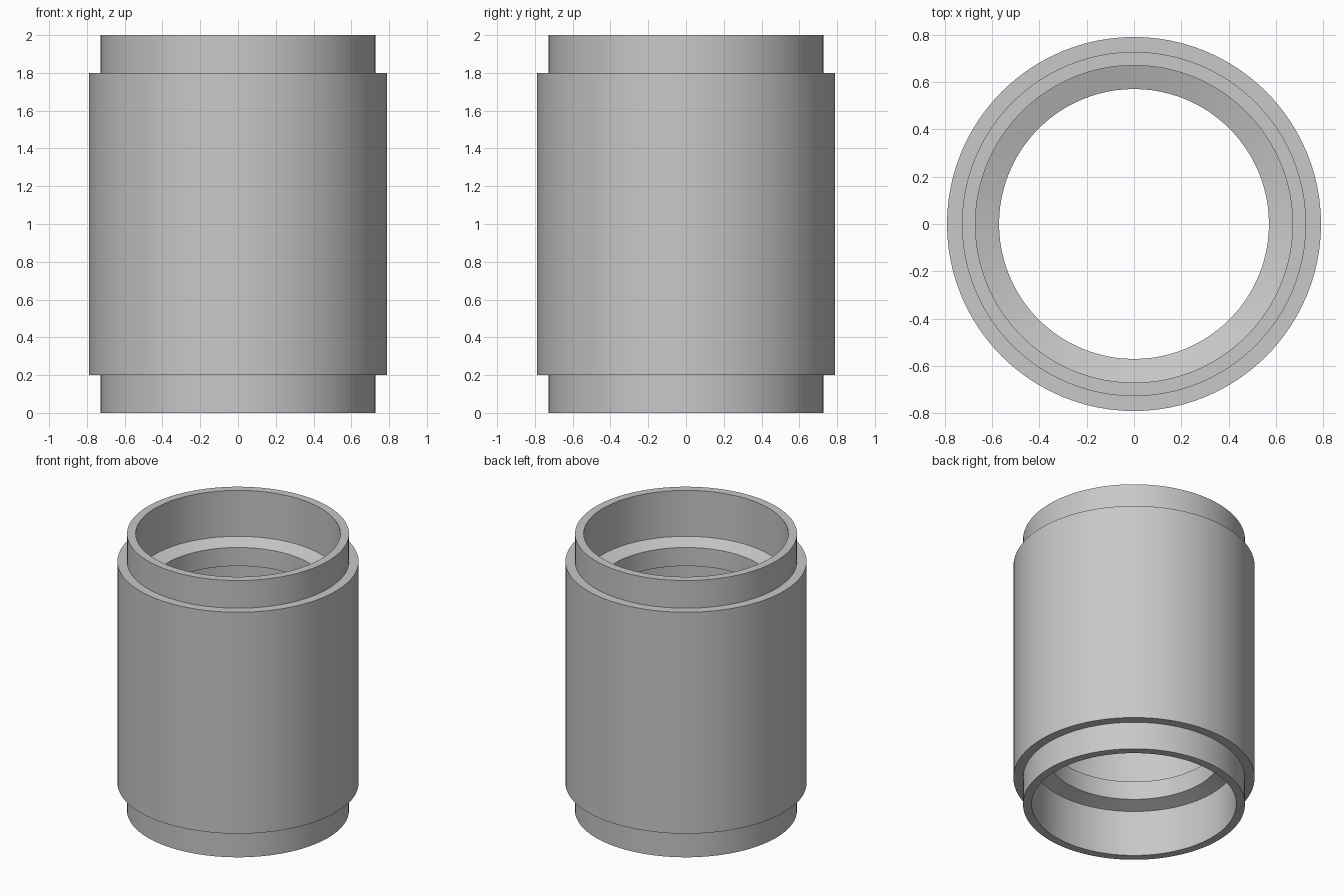
import bpy
import bmesh
import math
from mathutils import Vector

cube = bpy.data.objects.get("Cube")
if cube:
    bpy.data.objects.remove(cube, do_unlink=True)

SEGMENTS = 96
MIDDLE = 1.0
BODY, COLLAR, SOCKET, LIP = 0.79, 0.727, 0.67, 0.57

grey = bpy.data.materials.new("plain grey")
grey.use_nodes = True
grey.diffuse_color = (0.58, 0.58, 0.58, 1)
grey.node_tree.nodes["Principled BSDF"].inputs["Base Color"].default_value = grey.diffuse_color


def lathe(name, profile):
    """Revolve a closed (radius, z) outline around the z axis."""
    bm = bmesh.new()
    rings = []
    for i in range(SEGMENTS):
        a = 2 * math.pi * i / SEGMENTS
        rings.append([bm.verts.new(Vector((r * math.cos(a), r * math.sin(a), z)))
                      for r, z in profile])
    n = len(profile)
    for i in range(SEGMENTS):
        here, after = rings[i], rings[(i + 1) % SEGMENTS]
        for j in range(n):
            k = (j + 1) % n
            bm.faces.new((here[j], after[j], after[k], here[k]))
    bmesh.ops.recalc_face_normals(bm, faces=bm.faces)
    mesh = bpy.data.meshes.new(name)
    bm.to_mesh(mesh)
    bm.free()
    mesh.materials.append(grey)
    obj = bpy.data.objects.new(name, mesh)
    bpy.context.collection.objects.link(obj)
    bpy.ops.object.select_all(action="DESELECT")
    obj.select_set(True)
    bpy.context.view_layer.objects.active = obj
    bpy.ops.object.shade_smooth_by_angle(angle=math.radians(15))
    return obj


# Upper half of the wall outline: body, stepped collar, socket, bevelled inner lip
upper = [
    (BODY, 1.8), (COLLAR, 1.8), (COLLAR, 2.0), (SOCKET, 2.0),
    (SOCKET, 1.668), (LIP, 1.634), (LIP, 1.5), (SOCKET, 1.466),
]
# Lower half repeats it upside down
lower = [(r, 2 * MIDDLE - z) for r, z in reversed(upper)]
lathe("pipe_sleeve", upper + lower)
